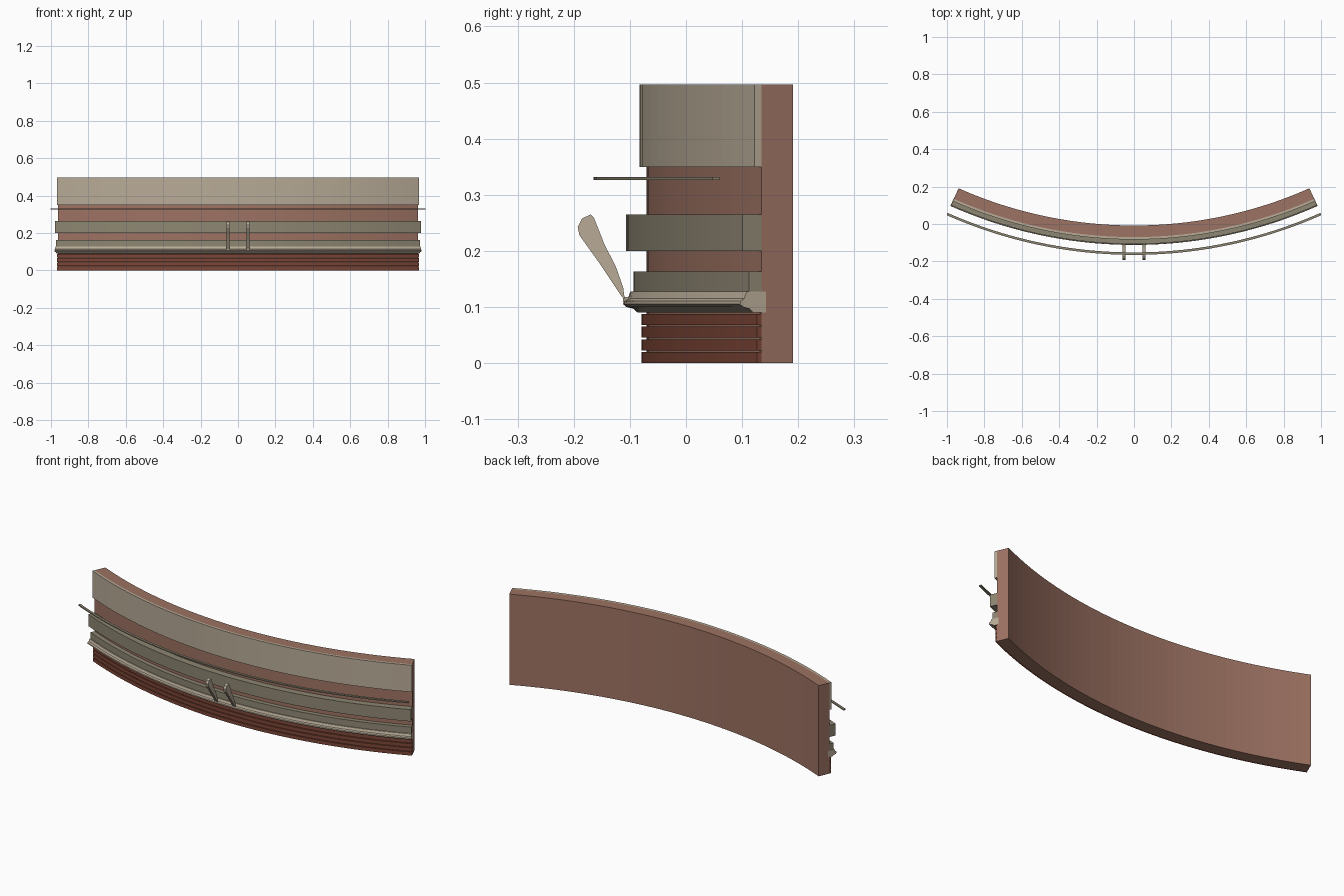
import bpy, bmesh
from math import sin, cos, radians
from mathutils import Vector

cube = bpy.data.objects.get("Cube")
if cube:
    bpy.data.objects.remove(cube, do_unlink=True)

CENTRE_Y = 2.303      # axis of the curved wall
HALF_ANGLE = 23.95    # degrees either side of the middle
SEGMENTS = 40


def material(name, rgb):
    m = bpy.data.materials.new(name)
    m.use_nodes = True
    m.diffuse_color = (*rgb, 1)
    m.node_tree.nodes["Principled BSDF"].inputs["Base Color"].default_value = (*rgb, 1)
    return m


wall_clay = material("wall clay", (0.34, 0.17, 0.125))
pale_stone = material("pale stone", (0.48, 0.41, 0.31))
olive_stone = material("olive stone", (0.27, 0.24, 0.17))
dark_brick = material("dark brick", (0.20, 0.06, 0.037))


def finish(name, bm, mat):
    bmesh.ops.recalc_face_normals(bm, faces=bm.faces)
    mesh = bpy.data.meshes.new(name)
    bm.to_mesh(mesh)
    bm.free()
    mesh.materials.append(mat)
    obj = bpy.data.objects.new(name, mesh)
    bpy.context.collection.objects.link(obj)
    return obj


def sweep(name, profile, mat, half=HALF_ANGLE):
    """Sweep a closed (y, z) section, given at the middle, along the arc."""
    bm = bmesh.new()
    rings = []
    for i in range(SEGMENTS + 1):
        a = radians(half * (2 * i / SEGMENTS - 1))
        rings.append([bm.verts.new(((CENTRE_Y - y) * sin(a),
                                    CENTRE_Y - (CENTRE_Y - y) * cos(a), z))
                      for y, z in profile])
    n = len(profile)
    for r, s in zip(rings, rings[1:]):
        for j in range(n):
            k = (j + 1) % n
            bm.faces.new((r[j], r[k], s[k], s[j]))
    bm.faces.new(rings[0])
    bm.faces.new(rings[-1])
    return finish(name, bm, mat)


def band(name, front, back, low, high, mat):
    return sweep(name, [(front, low), (front, high), (back, high), (back, low)], mat)


WALL = -0.07
band("wall", WALL, -0.008, 0, 0.497, wall_clay)
band("top_band", -0.083, WALL, 0.35, 0.497, pale_stone)
band("middle_band", -0.107, WALL, 0.2, 0.265, olive_stone)
band("lower_band", -0.094, WALL, 0.128, 0.163, olive_stone)
band("front_rail", -0.165, -0.152, 0.326, 0.332, olive_stone)

# Brick courses with narrow grooves between them
for i in range(4):
    low = i * 0.0228
    band(f"brick_course_{i + 1}", -0.079, WALL, low, low + 0.0195, dark_brick)

# Moulded ledge
sweep("moulded_ledge",
      [(-0.062, 0.128), (-0.099, 0.128), (-0.104, 0.115), (-0.111, 0.111),
       (-0.112, 0.105), (-0.106, 0.1), (-0.094, 0.097), (-0.086, 0.09),
       (-0.062, 0.09)], pale_stone, HALF_ANGLE + 0.03)

# Pair of leaning fins standing on the ledge
FIN = [(-0.109, 0.113), (-0.114, 0.118), (-0.152, 0.175), (-0.19, 0.228),
       (-0.193, 0.243), (-0.185, 0.258), (-0.17, 0.265), (-0.164, 0.259),
       (-0.145, 0.211), (-0.125, 0.172), (-0.112, 0.135)]
for side, x in (("left", 0.054), ("right", -0.054)):
    bm = bmesh.new()
    face = bm.faces.new([bm.verts.new((x - 0.008, y, z)) for y, z in FIN])
    side_geo = bmesh.ops.extrude_face_region(bm, geom=[face])["geom"]
    moved = [v for v in side_geo if isinstance(v, bmesh.types.BMVert)]
    bmesh.ops.translate(bm, vec=Vector((0.016, 0, 0)), verts=moved)
    finish(f"{side}_fin", bm, pale_stone)
    # Small foot joining the fin to the ledge
    bm = bmesh.new()
    bmesh.ops.create_cube(bm, size=1)
    bmesh.ops.scale(bm, vec=(0.01, 0.014, 0.008), verts=bm.verts)
    bmesh.ops.translate(bm, vec=(x, -0.105, 0.114), verts=bm.verts)
    finish(f"{side}_fin_foot", bm, pale_stone)
